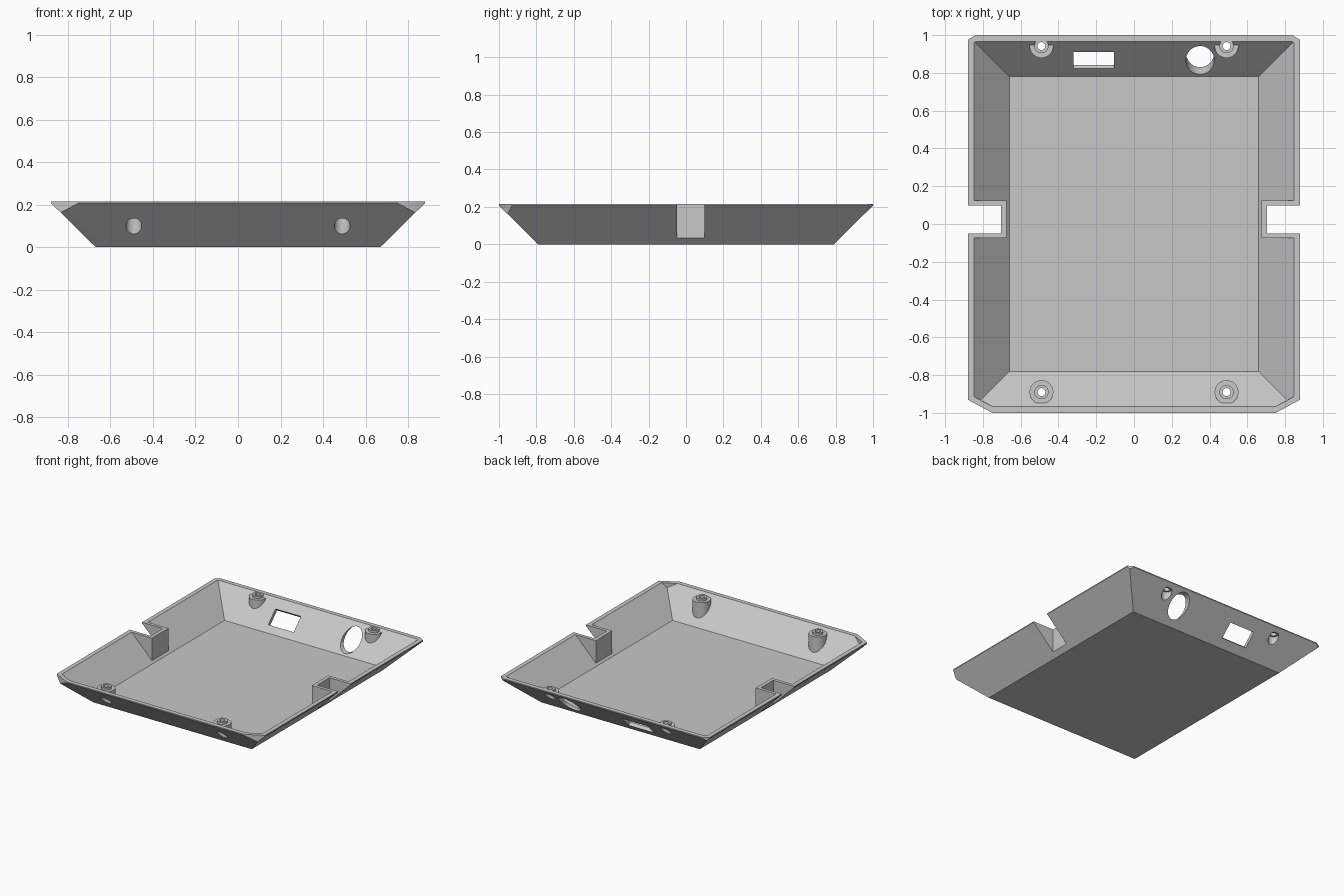
import bpy, bmesh
from math import radians
from mathutils import Matrix, Vector

cube = bpy.data.objects.get("Cube")
if cube:
    bpy.data.objects.remove(cube, do_unlink=True)

grey = bpy.data.materials.new("light_grey_plastic")
grey.use_nodes = True
grey.diffuse_color = (0.58, 0.58, 0.58, 1)
grey.node_tree.nodes["Principled BSDF"].inputs["Base Color"].default_value = (0.58, 0.58, 0.58, 1)

TOP, FLOOR, WALL = 0.215, 0.028, 0.03
NOTCH_Y = 0.025


def finish(name, bm):
    bmesh.ops.recalc_face_normals(bm, faces=bm.faces)
    mesh = bpy.data.meshes.new(name)
    bm.to_mesh(mesh)
    bm.free()
    mesh.materials.append(grey)
    obj = bpy.data.objects.new(name, mesh)
    bpy.context.collection.objects.link(obj)
    return obj


def box(name, center, size, tilt=0):
    bm = bmesh.new()
    bmesh.ops.create_cube(bm, size=1, matrix=Matrix.Translation(center)
                          @ Matrix.Rotation(tilt, 4, 'X') @ Matrix.Diagonal((*size, 1)))
    return finish(name, bm)


def cylinder(name, center, radius, depth, tilt=0):
    bm = bmesh.new()
    bmesh.ops.create_cone(bm, cap_ends=True, segments=48, radius1=radius, radius2=radius, depth=depth,
                          matrix=Matrix.Translation(center) @ Matrix.Rotation(tilt, 4, 'X'))
    return finish(name, bm)


def upright(name, x, y, radius, top):
    return cylinder(name, (x, y, (top - 0.1) / 2), radius, top + 0.1)


def tray_solid(name, levels, inset):
    """Stack of rectangles (half x, half y, z) with vertically clipped corners."""
    bm = bmesh.new()
    rings = [[bm.verts.new((sx * hx, sy * hy, z)) for sx, sy in ((-1, -1), (1, -1), (1, 1), (-1, 1))]
             for hx, hy, z in levels]
    bm.faces.new(rings[0])
    bm.faces.new(rings[-1])
    for low, high in zip(rings, rings[1:]):
        for i in range(4):
            j = (i + 1) % 4
            bm.faces.new((low[i], low[j], high[j], high[i]))
    # Large clips at the front corners, small ones at the back
    for a, b in (((0.75, -1), (0.88, -0.93)), ((0.838, 1), (0.88, 0.975))):
        for side in (-1, 1):
            p = Vector((side * a[0], a[1], 0))
            q = Vector((side * b[0], b[1], 0))
            n = (q - p).cross(Vector((0, 0, 1))).normalized()
            if n.dot(p) < 0:
                n.negate()
            bmesh.ops.bisect_plane(bm, geom=bm.verts[:] + bm.edges[:] + bm.faces[:], dist=1e-5,
                                   plane_co=p - n * inset, plane_no=n, clear_outer=True)
            bmesh.ops.holes_fill(bm, edges=[e for e in bm.edges if e.is_boundary])
    return finish(name, bm)


def subtract(target, cutter):
    mod = target.modifiers.new("cut", 'BOOLEAN')
    mod.operation, mod.solver, mod.object = 'DIFFERENCE', 'EXACT', cutter
    bpy.context.view_layer.objects.active = target
    bpy.ops.object.modifier_apply(modifier=mod.name)
    bpy.data.objects.remove(cutter, do_unlink=True)


# Sloping outer body with a thin vertical lip
tray = tray_solid("case_tray", [(0.67, 0.79, 0), (0.88, 1, 0.207), (0.88, 1, TOP)], 0)

# Inner space, extended past the rim
rise = 0.25
cavity = tray_solid("cavity", [(0.66, 0.78, FLOOR), (0.66 + rise, 0.78 + rise, FLOOR + rise)], WALL)

# Side notch walls and screw posts stay solid inside the cavity
screws = [(x, y) for x in (-0.49, 0.49) for y in (-0.89, 0.942)]
for side in (-1, 1):
    subtract(cavity, box("notch_wall", (side * 0.88, NOTCH_Y, 0.1), (0.41, 0.198, 0.6)))
for x, y in screws:
    subtract(cavity, upright("post", x, y, 0.063, 0.196))
    subtract(cavity, upright("post_collar", x, y, 0.0375, 0.213))
subtract(tray, cavity)

# Open side notches
for side in (-1, 1):
    subtract(tray, box("notch", (side * 0.903, NOTCH_Y, 0.1), (0.4, 0.148, 0.6)))

# Screw head recesses from below and through holes
for x, y in screws:
    subtract(tray, upright("screw_recess", x, y, 0.037, 0.18))
    subtract(tray, upright("screw_hole", x, y, 0.021, 0.3))

# Back wall openings: rectangular port and round socket
subtract(tray, box("port", (-0.213, 0.875, 0.105), (0.215, 0.124, 0.2), radians(45)))
subtract(tray, cylinder("socket", (0.35, 0.9, 0.115), 0.075, 0.5, radians(90)))

bpy.ops.object.select_all(action='DESELECT')
tray.select_set(True)
bpy.context.view_layer.objects.active = tray
bpy.ops.object.shade_smooth_by_angle(angle=radians(30))
